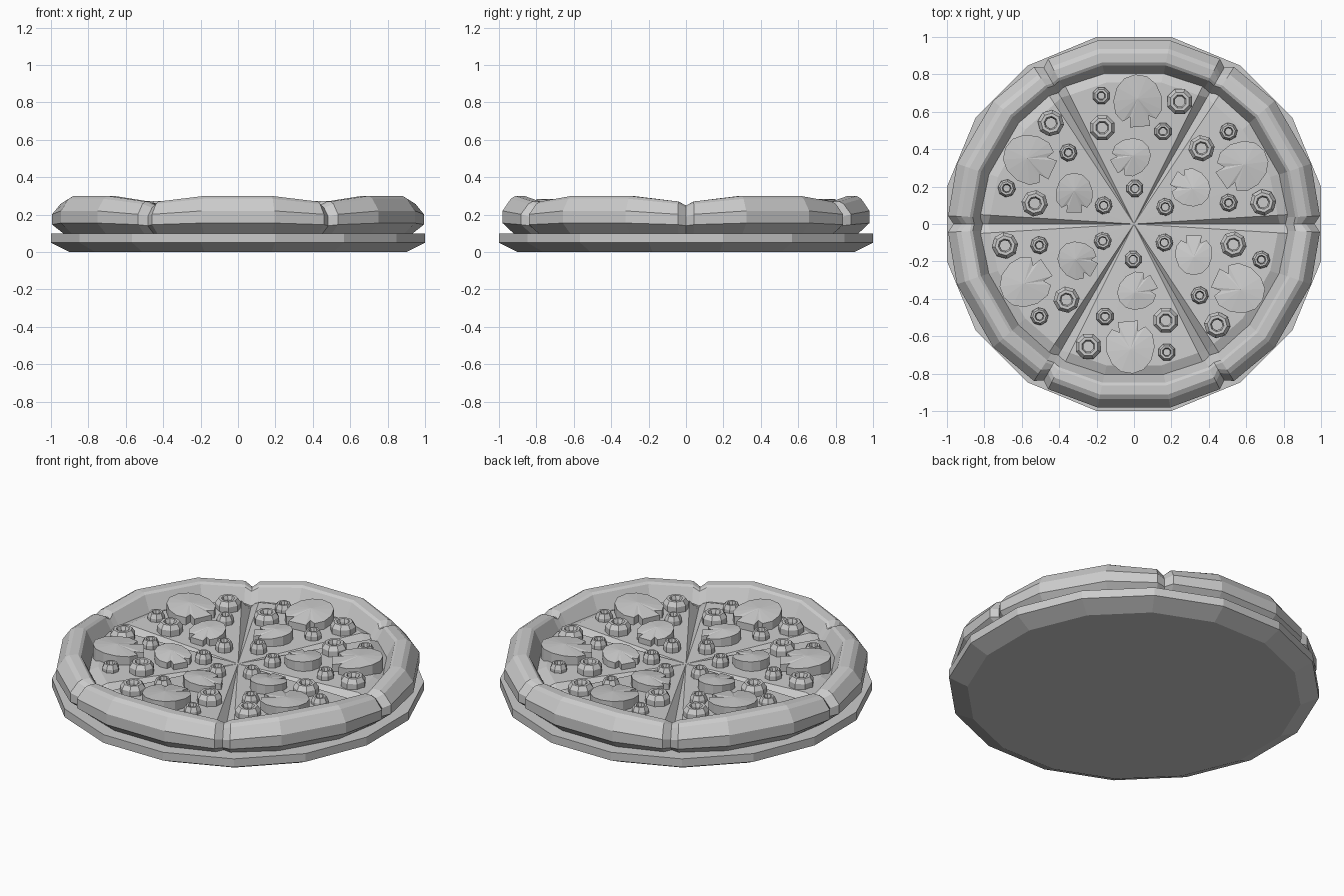
import bpy, bmesh
from math import sin, cos, radians, pi
from mathutils import Matrix, Vector

if "Cube" in bpy.data.objects:
    bpy.data.objects.remove(bpy.data.objects["Cube"])


def make(name, verts, faces):
    me = bpy.data.meshes.new(name)
    me.from_pydata(verts, [], faces)
    bm = bmesh.new()
    bm.from_mesh(me)
    bmesh.ops.recalc_face_normals(bm, faces=bm.faces)
    bm.to_mesh(me)
    bm.free()
    ob = bpy.data.objects.new(name, me)
    bpy.context.collection.objects.link(ob)
    return ob


def loft(rings, wrap=False, caps=False):
    n, m = len(rings[0]), len(rings)
    verts = [p for r in rings for p in r]
    faces = []
    for i in range(m if wrap else m - 1):
        a, b = i * n, ((i + 1) % m) * n
        for j in range(n):
            k = (j + 1) % n
            faces.append((a + j, a + k, b + k, b + j))
    if caps:
        faces += [tuple(range(n)), tuple(range((m - 1) * n, m * n))]
    return verts, faces


def polar(r, deg, z):
    return (r * cos(radians(deg)), r * sin(radians(deg)), z)


def six_copies(ob):
    # six equal slices around the centre
    for k in range(1, 6):
        c = ob.copy()
        c.name = f"{ob.name}_{k + 1}"
        c.matrix_world = Matrix.Rotation(k * pi / 3, 4, 'Z') @ ob.matrix_world
        bpy.context.collection.objects.link(c)


# plate
R = 1 / cos(pi / 16)
make("plate", *loft([[polar(r * R, 11.25 + 22.5 * i, z) for i in range(16)]
                     for r, z in ((0.9, 0), (1, 0.05), (1, 0.1))], caps=True))

# crust: one profile swept round, pinched at each cut
profile = [(0.82, 0.10), (0.94, 0.10), (1.0, 0.155), (1.0, 0.22),
           (0.955, 0.285), (0.93, 0.30), (0.88, 0.30), (0.865, 0.29), (0.82, 0.20)]
sections = []
for k in range(6):
    mid = 90 + 60 * k
    for ang, dr, sz in ((-30, 0.035, 0.74), (-27.5, 0.005, 0.85), (-11.2, 0, 1),
                        (11.2, 0, 1), (27.5, 0.005, 0.85)):
        sections.append([polar(r - dr if r > 0.9 else r - dr * 0.3, mid + ang,
                               0.1 + (z - 0.1) * sz) for r, z in profile])
make("crust", *loft(sections, wrap=True))

# cheese with tapering cuts between slices
verts, faces = [(0, 0, 0.2)], []
for k in range(6):
    for ang, z, r in ((-30, 0.165, 0.78), (-26.5, 0.215, 0.77), (-11, 0.22, 0.77),
                      (11, 0.22, 0.77), (26.5, 0.215, 0.77)):
        verts += [polar(r, 90 + 60 * k + ang, z),
                  polar(0.85, 90 + 60 * k + ang, min(z, 0.185))]
n = 30
for i in range(n):
    a, b = 1 + 2 * i, 1 + 2 * ((i + 1) % n)
    faces += [(0, a, b), (a, a + 1, b + 1, b)]
make("cheese", verts, faces)

# mushroom slices: rounded cap with a short stem pointing to local -y
half = [(0.055, -0.14), (0.05, -0.085), (0.09, -0.105), (0.125, -0.06),
        (0.13, 0.01), (0.105, 0.08), (0.06, 0.125)]
outline = half + [(0, 0.14)] + [(-x, y) for x, y in reversed(half)]


def mushroom(name, x, y, s, turn, top):
    m = len(outline)
    verts = [(px * s, py * s, 0.19) for px, py in outline]
    verts += [(px * s, py * s, top - 0.015 + py * 0.1) for px, py in outline]
    verts.append((0, 0.01, top))
    faces = [tuple(range(m))]
    for i in range(m):
        j = (i + 1) % m
        faces += [(i, j, m + j, m + i), (m + i, m + j, 2 * m)]
    ob = make(name, verts, faces)
    ob.matrix_world = (Matrix.Translation((x, y, 0))
                       @ Matrix.Rotation(radians(turn), 4, 'Z'))
    six_copies(ob)


mushroom("large_mushroom", 0.02, 0.66, 1.0, 5, 0.285)
mushroom("small_mushroom", -0.015, 0.36, 0.76, -60, 0.27)

# olive rings
ring = [(1.0, 0.19), (1.0, 0.235), (0.75, 0.26), (0.52, 0.26), (0.4, 0.24), (0.4, 0.19)]
for i, (x, y, r) in enumerate([(-0.175, 0.685, 0.048), (0.245, 0.655, 0.071),
                               (-0.17, 0.515, 0.071), (0.155, 0.495, 0.048),
                               (0.005, 0.19, 0.048)]):
    rings = [[polar(r * q, 22.5 + 45 * s, z) for s in range(8)] for q, z in ring]
    ob = make(f"olive_ring_{i + 1}", *loft(rings, wrap=True))
    ob.matrix_world = Matrix.Translation(Vector((x, y, 0.0 if r < 0.06 else 0.012)))
    six_copies(ob)
